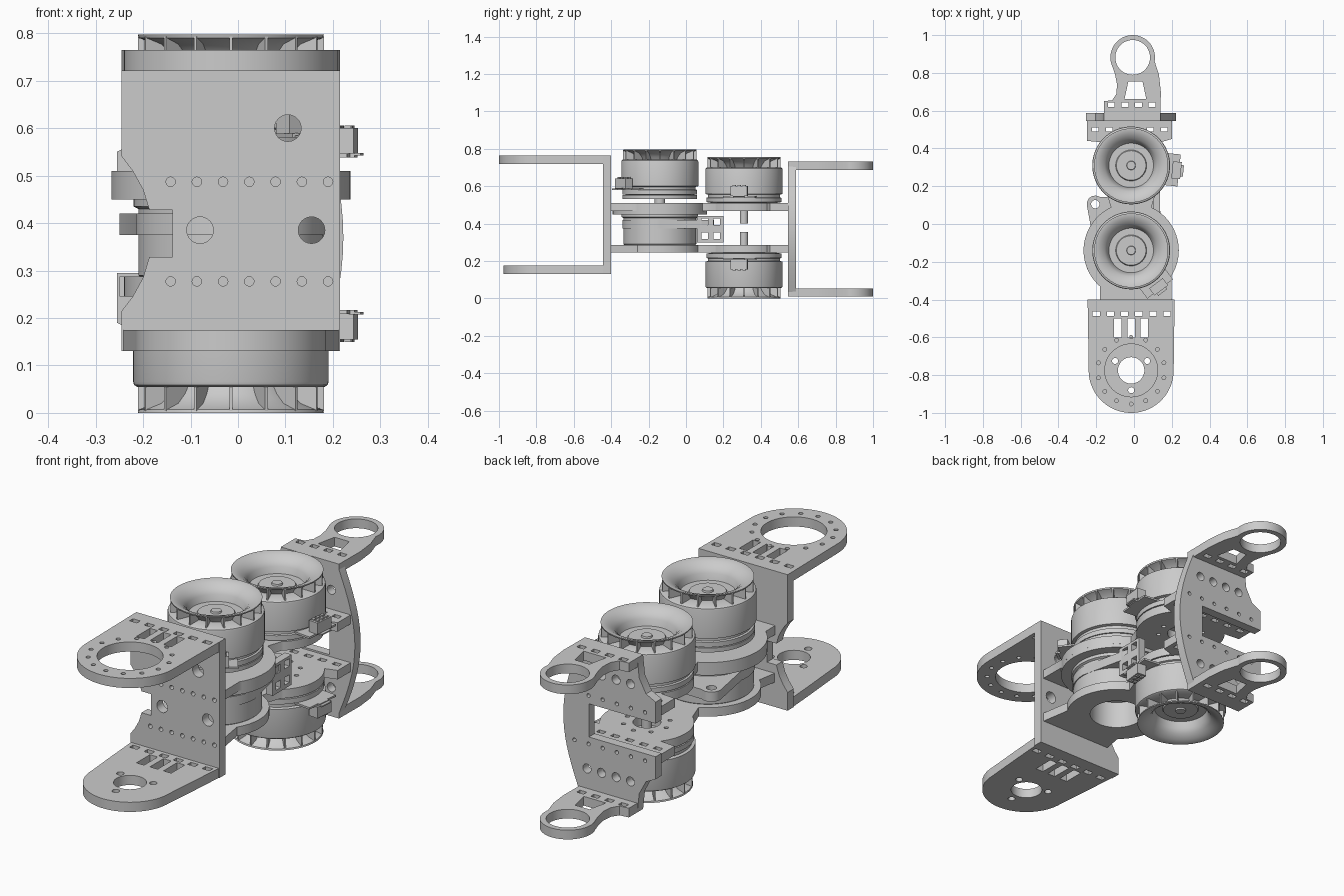
import bpy, bmesh
from math import pi, sin, cos, radians
from mathutils import Matrix, Vector

if "Cube" in bpy.data.objects:
    bpy.data.objects.remove(bpy.data.objects["Cube"])


def finish(name, bm, smooth=True):
    bmesh.ops.remove_doubles(bm, verts=bm.verts, dist=1e-5)
    bmesh.ops.recalc_face_normals(bm, faces=bm.faces)
    me = bpy.data.meshes.new(name)
    bm.to_mesh(me)
    bm.free()
    ob = bpy.data.objects.new(name, me)
    bpy.context.collection.objects.link(ob)
    bpy.ops.object.select_all(action='DESELECT')
    ob.select_set(True)
    bpy.context.view_layer.objects.active = ob
    if smooth:
        bpy.ops.object.shade_smooth_by_angle(angle=radians(35))
    return ob


def arc(cx, cy, r, a0, a1, n=32):
    return [(cx + r * cos(radians(a0 + (a1 - a0) * i / n)),
             cy + r * sin(radians(a0 + (a1 - a0) * i / n))) for i in range(n + 1)]


def circ(cx, cy, r, n=24):
    return arc(cx, cy, r, 0, 360, n)[:-1]


def rect(cx, cy, w, h):
    return [(cx - w/2, cy - h/2), (cx + w/2, cy - h/2), (cx + w/2, cy + h/2), (cx - w/2, cy + h/2)]


def plate(name, outline, holes, thick, matrix):
    """Flat plate with holes: filled 2D curve, extruded, turned into a mesh."""
    cu = bpy.data.curves.new(name + "_curve", 'CURVE')
    cu.dimensions, cu.fill_mode, cu.extrude = '2D', 'BOTH', thick / 2
    for loop in [outline] + holes:
        s = cu.splines.new('POLY')
        s.points.add(len(loop) - 1)
        for p, (x, y) in zip(s.points, loop):
            p.co = (x, y, 0, 1)
        s.use_cyclic_u = True
    tmp = bpy.data.objects.new("tmp", cu)
    bpy.context.collection.objects.link(tmp)
    dg = bpy.context.evaluated_depsgraph_get()
    me = bpy.data.meshes.new_from_object(tmp.evaluated_get(dg))
    bm = bmesh.new()
    bm.from_mesh(me)
    bpy.data.objects.remove(tmp)
    bpy.data.curves.remove(cu)
    bpy.data.meshes.remove(me)
    bm.transform(matrix)
    return finish(name, bm)


def flat(z0, z1):
    return (z1 - z0), Matrix.Translation((0, 0, (z0 + z1) / 2))


def upright(y0, y1):
    return (y1 - y0), Matrix.Translation((0, (y0 + y1) / 2, 0)) @ Matrix.Rotation(pi / 2, 4, 'X')


def add_lathe(bm, prof, n=64):
    rings = [[bm.verts.new((r * cos(2*pi*i/n), r * sin(2*pi*i/n), z)) for i in range(n)]
             if r > 0 else [bm.verts.new((0, 0, z))] for r, z in prof]
    for a, b in zip(rings, rings[1:]):
        for i in range(n):
            j = (i + 1) % n
            q = [a[i % len(a)], a[j % len(a)], b[j % len(b)], b[i % len(b)]]
            bm.faces.new(list(dict.fromkeys(q)))


def lathe(name, prof, x, y):
    bm = bmesh.new()
    add_lathe(bm, prof)
    bm.transform(Matrix.Translation((x, y, 0)))
    return finish(name, bm)


def add_box(bm, lo, hi):
    lo, hi = Vector(lo), Vector(hi)
    bmesh.ops.create_cube(bm, size=1, matrix=Matrix.Translation((lo + hi) / 2) @ Matrix.Diagonal((*(hi - lo), 1)))


def motor(name, x, y, top, flip, plug_angle):
    m = Matrix.Translation((x, y, top)) @ Matrix.Diagonal((1, 1, flip, 1))
    # can and dished fan top
    bm = bmesh.new()
    add_lathe(bm, [(0, -.245), (.17, -.245), (.2, -.24), (.2, -.217), (.192, -.214), (.192, -.2),
                   (.206, -.197), (.206, -.066), (.204, -.059), (.198, -.055), (.13, -.055),
                   (.14, -.04), (.16, -.02), (.194, -.007), (.196, 0), (.188, 0), (.165, -.008),
                   (.14, -.025), (.126, -.045), (.12, -.07), (.118, -.075), (.082, -.075),
                   (.078, -.068), (.024, -.068), (.022, -.06), (0, -.06)])
    bm.transform(m)
    finish(name + "_can", bm)
    # radial fan blades
    bm = bmesh.new()
    side = [(.13, -.057), (.196, -.057), (.196, -.004), (.16, -.018), (.14, -.038)]
    for k in range(16):
        rot = Matrix.Rotation(2 * pi * k / 16, 4, 'Z')
        a, b = [[bm.verts.new(rot @ Vector((r, t, z))) for r, z in side] for t in (-.003, .003)]
        bm.faces.new(a)
        bm.faces.new(b[::-1])
        for i in range(5):
            j = (i + 1) % 5
            bm.faces.new([a[i], a[j], b[j], b[i]])
    bm.transform(m)
    finish(name + "_fan_blades", bm, False)
    # circuit board tab with plug block and pins
    bm = bmesh.new()
    add_box(bm, (.14, -.085, -.217), (.255, .085, -.208))
    add_box(bm, (.262, -.03, -.213), (.278, .03, -.207))
    add_box(bm, (.25, -.03, -.217), (.265, .03, -.208))
    add_box(bm, (.218, -.045, -.208), (.265, .045, -.155))
    for i in (-1, 0, 1):
        for u in (.229, .251):
            add_box(bm, (u - .007, i * .027 - .008, -.156), (u + .007, i * .027 + .008, -.149))
    bm.transform(m @ Matrix.Rotation(radians(plug_angle), 4, 'Z'))
    finish(name + "_plug", bm, False)


CX = -.015
# three motors
motor("front_motor", CX, -.14, .797, 1, -53)
motor("rear_upper_motor", CX, .31, .755, 1, -6)
motor("rear_lower_motor", CX, .31, 0, -1, -6)

# front motor foot, hollow gear housing, and rear shafts
lathe("front_motor_foot", [(0, .507), (.028, .507), (.028, .533), (.2, .533), (.2, .553), (0, .553)], CX, -.14)
lathe("gear_housing", [(0, .40), (.12, .40), (.12, .285), (.19, .285), (.195, .29), (.195, .43),
                       (.205, .435), (.205, .457), (0, .457)], CX, -.14)
for nm, a, b in (("upper_shaft", .40, .515), ("lower_shaft", .24, .355)):
    lathe(nm, [(0, a), (.022, a), (.022, b), (0, b)], CX, .31)

# middle plates: front disc, neck, rear disc and slotted rear tab


def deck(r):
    return ([(-.18, -.41), (.2, -.41)] + arc(CX, -.14, r, -32, 65)
            + arc(CX, .31, .2, -50, 38) + [(.2, .45), (.2, .55), (-.25, .55), (-.25, .44)]
            + arc(CX, .31, .2, 142, 230) + arc(CX, -.14, r, 115, 229))


slots = [rect(-.205 + .073 * i, .5, .035, .022) for i in range(6)]
ring = [c for k in range(8) for c in [circ(CX + .1 * cos(k*pi/4), .31 + .1 * sin(k*pi/4), .01, 12)]]
plate("upper_deck", deck(.252), slots + ring + [circ(CX, .31, .06)], *flat(.468, .51))
plate("upper_deck_rim", circ(CX, -.14, .252, 64), [circ(CX, -.14, .18, 48)], *flat(.45, .469))
plate("lower_deck", deck(.225), slots + ring + [circ(CX, .31, .06), circ(CX, -.14, .12, 48)], *flat(.245, .287))

# ear flange on the gear housing
plate("housing_ear", arc(-.205, .105, .045, 60, 190, 16) + arc(CX, -.14, .2, 170, 360) +
      arc(.1, .11, .03, 0, 100, 8), [circ(-.205, .105, .022)], *flat(.375, .42))

# slotted side link between the decks
plate("side_link", rect(.13, .37, .14, .14),
      [rect(.13 + a, .37 + b, .035, .035) for a in (-.03, .035) for b in (-.035, .04)], .035,
      Matrix.Translation((.12, 0, 0)) @ Matrix(((0, 0, 1, 0), (1, 0, 0, 0), (0, 1, 0, 0), (0, 0, 0, 1))))

# front bracket wall with curved notch
wall = [(-.245, .13), (.215, .13), (.215, .765), (-.245, .765), (-.245, .54), (-.222, .51), (-.2, .47),
        (-.187, .428), (-.138, .428), (-.138, .328), (-.187, .328), (-.2, .285), (-.222, .245), (-.245, .215)]
holes = [circ(-.142 + .0553 * i, z, .01, 12) for i in range(7) for z in (.277, .487)]
holes += [circ(x, z, .028) for x, z in ((-.08, .385), (.155, .385), (.105, .6))]
plate("front_wall", wall, holes, *upright(-.445, -.4))

# front bracket arms
arm_slots = [rect(-.2 + .075 * i, -.475, .038, .025) for i in range(6)]
arm_slots += [rect(CX + .07 * i, -.55, .04, .1) for i in (-1, 0, 1)]
bolts = [circ(CX + .178 * cos(2*pi*(k + .5)/14), -.775 + .178 * sin(2*pi*(k + .5)/14), .01, 12) for k in range(14)]
plate("front_upper_arm", arc(CX, -.775, .225, 180, 360, 40) + [(.215, -.4), (-.245, -.4)],
      arm_slots + bolts + [circ(CX, -.775, .14, 48)], *flat(.72, .765))
plate("front_lower_arm", arc(CX, -.775, .2, 180, 360, 40) + [(.2, -.6), (.215, -.4), (-.245, -.4), (-.23, -.6)],
      arm_slots + [circ(CX, -.775, .07, 32)] +
      [circ(x, y, .016) for x, y in ((-.1, -.725), (.07, -.725), (CX, -.88))], *flat(.13, .175))

# rear bracket wall: bowed on one side, open notch on the other
bow = [(.13 + .092 * cos(t * pi / 20), .37 + .36 * t / 10) for t in range(-10, 11)]
wall = bow + [(-.16, .73), (-.17, .64), (-.205, .575), (-.255, .55), (-.255, .45), (.09, .45), (.09, .295),
              (-.255, .295), (-.255, .19), (-.205, .165), (-.17, .1), (-.16, .01)]
holes = [circ(-.125 + .075 * i, z, .021) for i in range(4) for z in (.145, .6)]
holes += [circ(-.2 + .073 * i, z, .009, 12) for i in range(6) for z in (.262, .488)]
plate("rear_wall", wall, holes, *upright(.545, .588))

# rear bracket arms ending in rings
arm = ([(-.16, .545), (.14, .545), (.142, .70), (.132, .79)] + arc(-.007, .882, .118, -10, 205, 40)
       + [(-.1, .79), (-.09, .74), (-.093, .69), (-.115, .655), (-.16, .65)])
holes = [rect(-.12 + .072 * i, .632, .036, .024) for i in range(4)] + [circ(-.007, .882, .092, 48)]
holes += [[(-.05, .662), (.065, .662), (.045, .755), (-.03, .755)]]
for nm, z in (("rear_upper_arm", .688), ("rear_lower_arm", .01)):
    plate(nm, arm, holes, *flat(z, z + .043))
